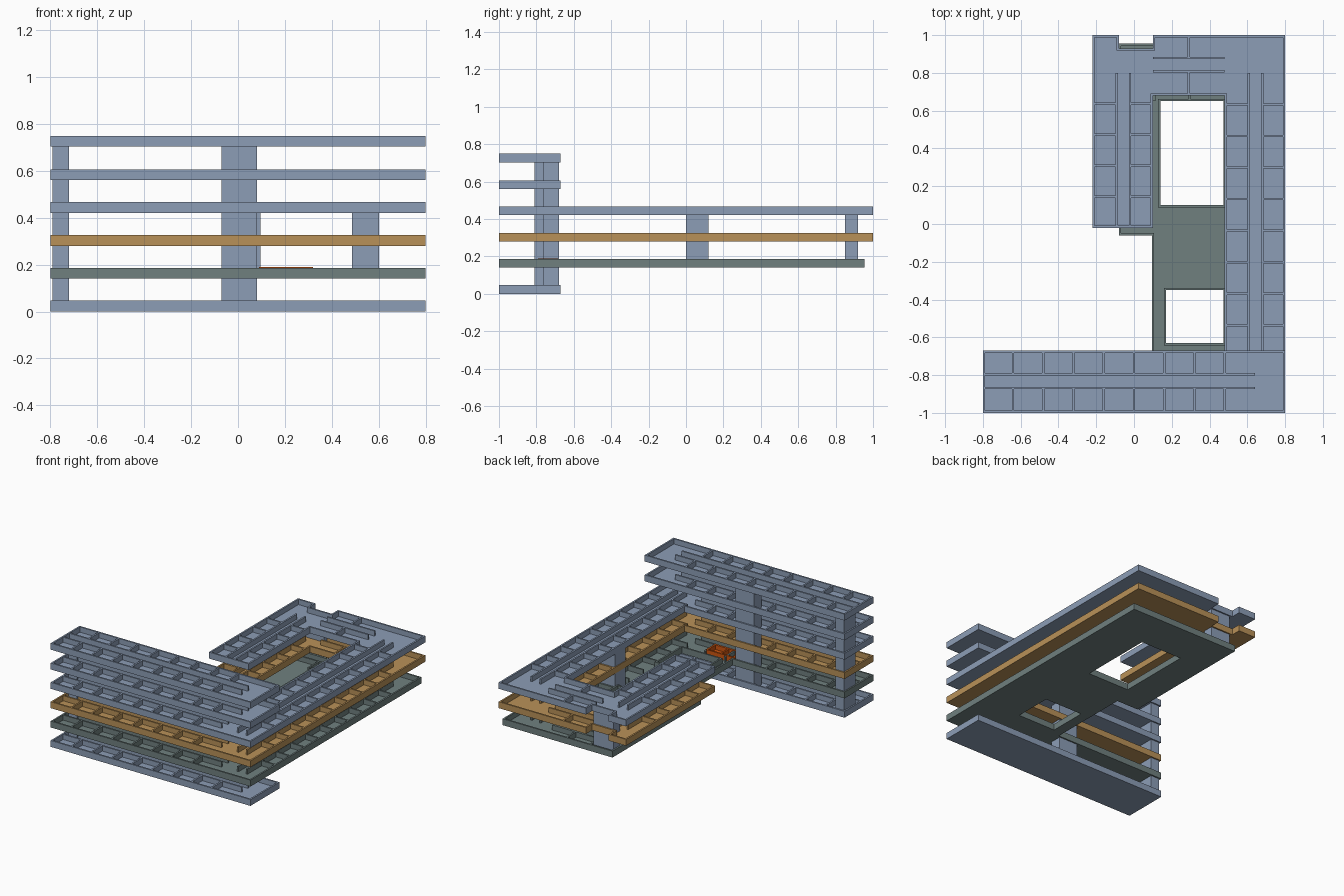
import bpy, bmesh
from mathutils import Vector

cube = bpy.data.objects.get("Cube")
if cube:
    bpy.data.objects.remove(cube, do_unlink=True)


def material(name, rgb):
    lin = [((c / 255 + 0.055) / 1.055) ** 2.4 for c in rgb] + [1]
    m = bpy.data.materials.new(name)
    m.use_nodes = True
    m.diffuse_color = lin
    m.node_tree.nodes["Principled BSDF"].inputs["Base Color"].default_value = lin
    return m


BLUE = material("slate blue", (140, 157, 182))
OCHRE = material("ochre", (185, 145, 88))
GREEN = material("grey green", (112, 128, 127))
RED = material("burnt orange", (205, 85, 15))

WALL = 0.012      # wall thickness
FLOOR = 0.008     # floor plate thickness
HEIGHT = 0.046    # storey tray height


def add_box(bm, x0, x1, y0, y1, z0, z1):
    vs = [bm.verts.new((x, y, z)) for z in (z0, z1)
          for x, y in ((x0, y0), (x1, y0), (x1, y1), (x0, y1))]
    bm.faces.new(vs[3::-1])
    bm.faces.new(vs[4:])
    for i in range(4):
        j = (i + 1) % 4
        bm.faces.new((vs[i], vs[j], vs[j + 4], vs[i + 4]))


def add_ring(bm, pts, z0, z1):
    """Wall following a closed outline, thickened to its left side."""
    n = len(pts)
    pts = [Vector(p) for p in pts]
    inner = []
    for i, p in enumerate(pts):
        a = (p - pts[i - 1]).normalized()
        b = (pts[(i + 1) % n] - p).normalized()
        na, nb = Vector((-a.y, a.x)), Vector((-b.y, b.x))
        inner.append(p + (na + nb) * (WALL / (1 + na.dot(nb))))
    rows = [[bm.verts.new((q.x, q.y, z)) for q in loop]
            for loop, z in ((pts, z0), (pts, z1), (inner, z1), (inner, z0))]
    for k in range(4):
        r, s = rows[k], rows[(k + 1) % 4]
        for i in range(n):
            j = (i + 1) % n
            bm.faces.new((r[i], r[j], s[j], s[i]))


def finish(bm, name, mat):
    bmesh.ops.recalc_face_normals(bm, faces=bm.faces)
    me = bpy.data.meshes.new(name)
    bm.to_mesh(me)
    bm.free()
    me.materials.append(mat)
    ob = bpy.data.objects.new(name, me)
    bpy.context.collection.objects.link(ob)
    return ob


def add_rooms(bm, axis, a0, a1, b0, b1, z0, z1, step=0.16):
    """Two corridor walls along a run, with cross walls to both sides."""
    def put(a, aa, b, bb):
        if axis == "x":
            add_box(bm, a, aa, b, bb, z0, z1)
        else:
            add_box(bm, b, bb, a, aa, z0, z1)
    h, w = WALL / 2, b1 - b0
    low, high = b0 + 0.40 * w, b0 + 0.62 * w
    for c in (low, high):
        put(a0, a1, c - h, c + h)
    count = max(2, round((a1 - a0) / step))
    for i in range(1, count):
        c = a0 + (a1 - a0) * i / count
        put(c - h, c + h, b0, low)
        put(c - h, c + h, high, b1)


def storey(name, z, mat, floors, rings, rooms):
    bm = bmesh.new()
    for r in floors:
        add_box(bm, *r, z, z + FLOOR)
    for pts in rings:
        add_ring(bm, pts, z, z + HEIGHT)
    for r in rooms:
        add_rooms(bm, *r, z + FLOOR, z + HEIGHT - 0.001)
    return finish(bm, name, mat)


# Front block plan
bar = [(-0.8, 0.8, -1, -0.67)]
bar_ring = [(-0.8, -1), (0.8, -1), (0.8, -0.67), (-0.8, -0.67)]
bar_rooms = [("x", -0.8, 0.64, -1, -0.67)]

# Hook-shaped plan with a notch in the rear wall
hook = bar + [(0.48, 0.8, -0.67, 1), (0.1, 0.48, 0.68, 1),
              (-0.08, 0.1, 0.68, 0.93), (-0.22, -0.08, 0.68, 1),
              (-0.22, 0.1, -0.02, 0.68)]
hook_ring = [(-0.8, -1), (0.8, -1), (0.8, 1), (0.1, 1), (0.1, 0.93), (-0.08, 0.93),
             (-0.08, 1), (-0.22, 1), (-0.22, -0.02), (0.1, -0.02), (0.1, 0.68),
             (0.48, 0.68), (0.48, -0.67), (-0.8, -0.67)]
hook_rooms = [("x", -0.8, 0.48, -1, -0.67), ("y", -0.87, 0.8, 0.48, 0.8),
              ("x", 0.1, 0.48, 0.68, 1), ("y", -0.02, 0.8, -0.22, 0.1)]

# Podium plan with two courtyard openings
X0, X1 = -0.08, 0.475
podium = bar + [(X1, 0.8, -0.67, 0.955), (X0, X1, 0.65, 0.955), (X0, 0.14, 0.1, 0.65),
                (X0, X1, -0.06, 0.1), (0.095, X1, -0.35, -0.06),
                (0.095, 0.17, -0.63, -0.35), (0.095, X1, -0.67, -0.63)]
podium_rings = [
    [(-0.8, -1), (0.8, -1), (0.8, 0.955), (X0, 0.955), (X0, -0.06),
     (0.095, -0.06), (0.095, -0.67), (-0.8, -0.67)],
    [(0.14, 0.1), (0.14, 0.65), (X1, 0.65), (X1, 0.1)],
    [(0.17, -0.63), (0.17, -0.35), (X1, -0.35), (X1, -0.63)]]
podium_rooms = [("x", -0.8, 0.48, -1, -0.67), ("y", -0.87, 0.8, 0.48, 0.8),
                ("x", X0, 0.48, 0.65, 0.955)]

# Six stacked storeys
storey("ground_storey", 0.0, BLUE, bar, [bar_ring], bar_rooms)
storey("podium_storey", 0.14, GREEN, podium, podium_rings, podium_rooms)
storey("ochre_storey", 0.28, OCHRE, hook, [hook_ring], hook_rooms)
storey("upper_hook_storey", 0.42, BLUE, hook, [hook_ring], hook_rooms)
storey("upper_bar_storey", 0.56, BLUE, bar, [bar_ring], bar_rooms)
storey("top_bar_storey", 0.703, BLUE, bar, [bar_ring], bar_rooms)

# Vertical stair shafts
shafts = {
    "end_shaft": (-0.79, -0.72, -0.81, -0.68, 0.005, 0.71),
    "middle_shaft": (-0.07, 0.08, -0.765, -0.68, 0.005, 0.71),
    "wing_shaft": (0.485, 0.60, 0.0, 0.12, 0.15, 0.425),
    "rear_shaft": (-0.065, 0.095, 0.85, 0.92, 0.15, 0.425),
}
for name, dims in shafts.items():
    bm = bmesh.new()
    add_box(bm, *dims)
    finish(bm, name, BLUE)

# Bright lobby inside the podium
bm = bmesh.new()
add_box(bm, 0.09, 0.32, -0.79, -0.685, 0.148, 0.156)
add_ring(bm, [(0.09, -0.79), (0.32, -0.79), (0.32, -0.685), (0.09, -0.685)], 0.148, 0.189)
add_box(bm, 0.2, 0.212, -0.78, -0.69, 0.15, 0.188)
finish(bm, "lobby", RED)
